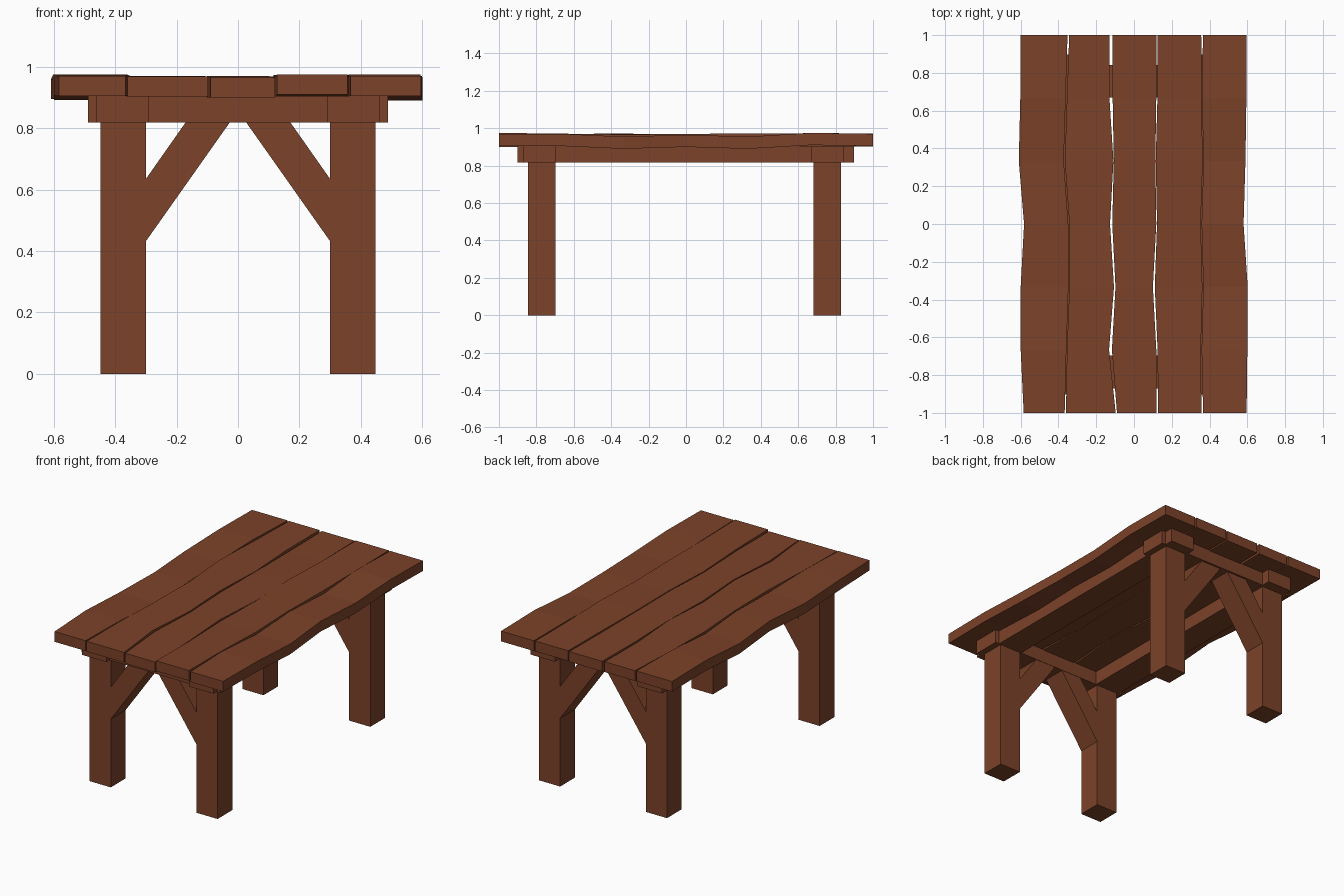
import bpy, bmesh

if "Cube" in bpy.data.objects:
    bpy.data.objects.remove(bpy.data.objects["Cube"])

wood = bpy.data.materials.new("brown_wood")
wood.diffuse_color = (0.2, 0.055, 0.022, 1)
wood.use_nodes = True
wood.node_tree.nodes["Principled BSDF"].inputs["Base Color"].default_value = wood.diffuse_color


def loft(name, rings):
    """Closed solid through a list of four-point rings."""
    bm = bmesh.new()
    loops = [[bm.verts.new(p) for p in ring] for ring in rings]
    for a, b in zip(loops, loops[1:]):
        for i in range(4):
            j = (i + 1) % 4
            bm.faces.new((a[i], a[j], b[j], b[i]))
    bm.faces.new(loops[0][::-1])
    bm.faces.new(loops[-1])
    bmesh.ops.recalc_face_normals(bm, faces=bm.faces[:])
    mesh = bpy.data.meshes.new(name)
    bm.to_mesh(mesh)
    bm.free()
    mesh.materials.append(wood)
    obj = bpy.data.objects.new(name, mesh)
    bpy.context.collection.objects.link(obj)
    return obj


def beam(name, x, y, z):
    return loft(name, [[(x[0], v, z[0]), (x[1], v, z[0]), (x[1], v, z[1]), (x[0], v, z[1])] for v in y])


# Tabletop planks: left edge, right edge and underside height at seven stations
planks = [
    ((-.584, -.60, -.60, -.582, -.61, -.602, -.602), (-.367, -.358, -.347, -.348, -.372, -.362, -.352),
     (.905, .907, .892, .90, .895, .91, .906)),
    ((-.36, -.355, -.342, -.342, -.366, -.355, -.343), (-.097, -.132, -.106, -.127, -.109, -.13, -.13),
     (.903, .905, .906, .903, .905, .903, .905)),
    ((-.09, -.117, -.098, -.115, -.107, -.113, -.113), (.12, .118, .10, .118, .113, .118, .118),
     (.90, .902, .905, .902, .904, .90, .903)),
    ((.127, .125, .11, .122, .115, .124, .125), (.357, .354, .362, .353, .364, .357, .356),
     (.91, .906, .902, .904, .908, .905, .906)),
    ((.366, .358, .367, .358, .368, .36, .365), (.596, .60, .602, .58, .59, .595, .595),
     (.905, .905, .89, .90, .89, .91, .905)),
]
for n, (left, right, low) in enumerate(planks):
    rings = []
    for i, (l, r, z) in enumerate(zip(left, right, low)):
        y = -1 + i / 3
        rings.append([(l, y, z), (r, y, z), (r, y, z + .065), (l, y, z + .065)])
    loft(f"tabletop_plank_{n + 1}", rings)

# Frame under the top: two long rails crossed by two end rails
RAIL_Z = (.818, .905)
for side, s in (("left", -1), ("right", 1)):
    beam(f"{side}_long_rail", sorted((s * .29, s * .461)), (-.902, .897), RAIL_Z)

for end, leg_y, rail_y in (("front", (-.844, -.697), (-.87, -.695)),
                           ("back", (.683, .83), (.67, .842))):
    beam(f"{end}_end_rail", (-.488, .488), rail_y, RAIL_Z)
    for side, s in (("left", -1), ("right", 1)):
        # Square leg and its diagonal brace
        beam(f"{end}_{side}_leg", sorted((s * .30, s * .448)), leg_y, (0, .82))
        loft(f"{end}_{side}_brace", [[(s * .30, y, .432), (s * .026, y, .82),
                                      (s * .17, y, .82), (s * .30, y, .635)] for y in leg_y])
